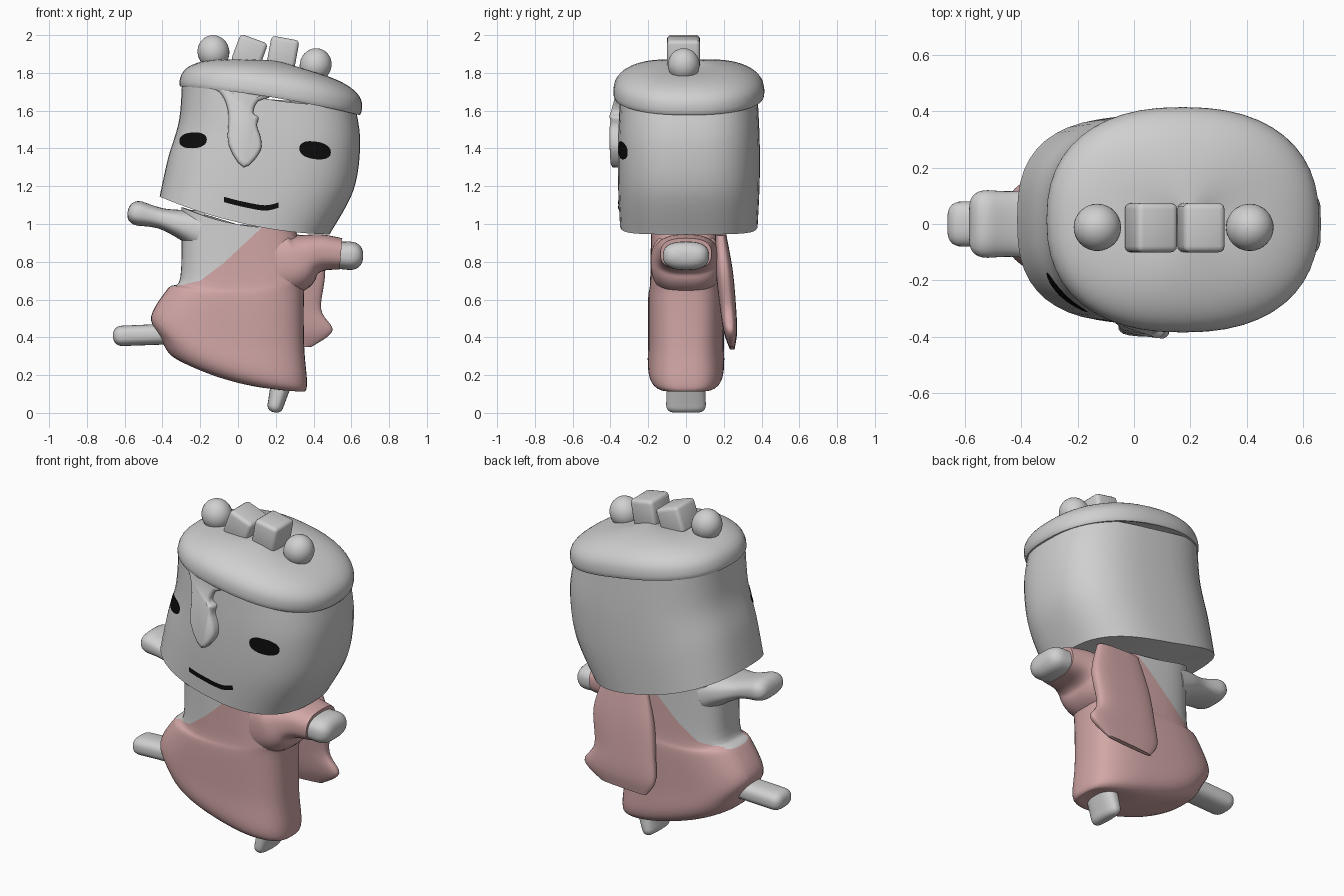
import bpy, bmesh, math
from mathutils import Vector
from mathutils.bvhtree import BVHTree

cube = bpy.data.objects.get("Cube")
if cube:
    bpy.data.objects.remove(cube, do_unlink=True)


def material(name, colour):
    m = bpy.data.materials.new(name)
    m.use_nodes = True
    m.diffuse_color = (*colour, 1)
    bsdf = m.node_tree.nodes["Principled BSDF"]
    bsdf.inputs["Base Color"].default_value = (*colour, 1)
    bsdf.inputs["Roughness"].default_value = 0.8
    return m


GREY = material("light grey", (0.63, 0.63, 0.63))
PINK = material("dusty pink", (0.64, 0.38, 0.38))
BLACK = material("black", (0.004, 0.004, 0.004))


def spline(points, steps, closed=False):
    """Smooth run of points through the given ones."""
    pts = [Vector(p) for p in points]
    n = len(pts)
    pick = (lambda i: pts[i % n]) if closed else (lambda i: pts[max(0, min(n - 1, i))])
    out = []
    for i in range(n if closed else n - 1):
        a, b, c, d = (pick(i + k) for k in (-1, 0, 1, 2))
        for s in range(steps):
            t = s / steps
            out.append(b + (c - a) * (t / 2) + (2 * a - 5 * b + 4 * c - d) * (t * t / 2)
                       + (3 * b - a - 3 * c + d) * (t ** 3 / 2))
    return out if closed else out + [pts[-1]]


def rounded(sides, power):
    """Unit outline between a circle and a square."""
    angles = [math.tau * k / sides for k in range(sides)]
    return [[math.copysign(abs(f(a)) ** (2 / power), f(a)) for f in (math.cos, math.sin)]
            for a in angles]


def band(bm, a, b, closed=True):
    """Join two rows of vertices with faces."""
    for k in range(len(a) if closed else len(a) - 1):
        j = (k + 1) % len(a)
        bm.faces.new((a[k], a[j], b[j], b[k]))


def finish(name, bm, mats, angle=40):
    bmesh.ops.recalc_face_normals(bm, faces=bm.faces)
    mesh = bpy.data.meshes.new(name)
    bm.to_mesh(mesh)
    bm.free()
    ob = bpy.data.objects.new(name, mesh)
    bpy.context.collection.objects.link(ob)
    for m in mats:
        mesh.materials.append(m)
    bpy.ops.object.select_all(action='DESELECT')
    ob.select_set(True)
    bpy.context.view_layer.objects.active = ob
    bpy.ops.object.shade_smooth_by_angle(angle=math.radians(angle))
    return ob


def loft(sections, power=2.6, sag=0, mid=0, lean=0, steps=6):
    """Skin rounded sections, each (x, z) to (x, z) across, then half depth."""
    bm = bmesh.new()

    def place(s, u, v):
        x0, z0, x1, z1, depth = s
        z = (z0 + z1 + u * (z1 - z0)) / 2
        return bm.verts.new(((x0 + x1 + u * (x1 - x0)) / 2, mid + lean * z + v * depth,
                             z + sag * (1 - u * u)))

    rows = spline(sections, steps)
    rings = [[place(s, u, v) for u, v in rounded(48, power)] for s in rows]
    for a, b in zip(rings, rings[1:]):
        band(bm, a, b)
    for s, ring in ((rows[0], rings[0]), (rows[-1], rings[-1])):
        hub = place(s, 0, 0)
        for k, vert in enumerate(ring):
            bm.faces.new((ring[k - 1], vert, hub))
    return bm


def limb(name, mat, path, round_tip=True):
    """Flattened tube along (x, z, half height, half depth), with a round far end."""
    run = spline(path, 5)
    sections = []

    def add(p, along, h, d):
        side = Vector((-along.y, along.x)) * h
        sections.append((*(p + side), *(p - side), d))

    for k, p in enumerate(run):
        along = (run[min(k + 1, len(run) - 1)] - run[max(k - 1, 0)]).xy.normalized()
        add(p.xy, along, p.z, p.w)
    if round_tip:
        for k in range(1, 8):
            a = k * math.pi / 15
            f = math.cos(a) ** .85
            add(p.xy + along * p.z * math.sin(a) ** .85, along, p.z * f, p.w - p.z * (1 - f))
    finish(name, loft(sections, steps=1), [mat], 60)


# Head
bm = loft([(-.415, 1.145, .485, .945, .365), (-.37, 1.35, .612, 1.18, .375),
           (-.312, 1.55, .647, 1.43, .375), (-.295, 1.78, .62, 1.63, .365)],
          power=2.7, sag=-.045, mid=.015)
tree = BVHTree.FromBMesh(bm)
finish("head", bm, [GREY])


def front(x, z):
    """Depth of the face surface at a point."""
    hit = tree.ray_cast(Vector((x, -2, z)), Vector((0, 1, 0)))[0]
    return hit.y if hit else -.3


# Icing: a lip, then a squarish dome across the slanted rim
rim_left, rim_right = Vector((-.31, 1.755)), Vector((.655, 1.6))
centre, half = (rim_left + rim_right) / 2, (rim_right - rim_left) / 2
up = Vector((-half.y, half.x)).normalized()
dome = [(.93, -.02), (.985, -.025)]
for k in range(12):
    a = k * math.pi / 23
    dome.append((math.cos(a) ** .8, .17 * math.sin(a) ** .8))
finish("icing", loft([(*(centre + up * h - half * f), *(centre + up * h + half * f), .4 * f)
                      for f, h in dome], power=2.35, sag=.02, mid=.015, steps=2), [GREY], 60)

# Icing drip over the face
outline = spline([(-.18, 1.74), (-.1, 1.7), (-.06, 1.63), (-.05, 1.55), (-.05, 1.42), (.03, 1.3),
                  (.115, 1.38), (.122, 1.45), (.1, 1.52), (.11, 1.565), (.08, 1.59),
                  (.105, 1.65), (.17, 1.675), (.0, 1.71)], 3, closed=True)
bm = bmesh.new()
outer, inner = [], []
for x, z in outline:
    y = front(x, z)
    outer.append(bm.verts.new((x, y - .03 * min(1, max(0, (1.73 - z) / .15)), z)))
    inner.append(bm.verts.new((x, y + .03, z)))
face = bm.faces.new(outer)
bm.faces.new(inner)
band(bm, outer, inner)
bmesh.ops.recalc_face_normals(bm, faces=bm.faces)
for inset in (.006, .011):
    bmesh.ops.inset_region(bm, faces=[face], thickness=inset, depth=.009, use_even_offset=False)
finish("icing_drip", bm, [GREY], 65)


# Painted face
def decal(name, rows, closed):
    bm = bmesh.new()
    grid = [[bm.verts.new((x, front(x, z) - .005, z)) for x, z in row] for row in rows]
    for a, b in zip(grid, grid[1:]):
        band(bm, a, b, closed)
    if closed:
        bm.faces.new(grid[-1])
    ob = finish(name, bm, [BLACK])
    if ob.data.polygons[0].normal.y > 0:
        ob.data.flip_normals()


for name, x, z, wide, high, tilt in (("right_eye", -.238, 1.443, .073, .042, .05),
                                     ("left_eye", .408, 1.39, .084, .047, -.12)):
    decal(name, [[(x + u * wide * f, z + (v * high + u * wide * tilt) * f)
                  for u, v in rounded(20, 2.3)] for f in (1, .75, .5, .25)], True)
smile = spline([(-.075, 1.13), (.02, 1.106), (.14, 1.085), (.215, 1.1)], 5)
decal("mouth", [[p + Vector((0, h)) for p in smile] for h in (.014, -.014)], False)

# Body: grey torso above the slanted neckline, dress below it
bm = loft([(-.31, .275, .32, .12, .1), (-.365, .315, .355, .115, .165),
           (-.41, .395, .365, .17, .2), (-.46, .51, .35, .36, .2), (-.37, .66, .35, .64, .2),
           (-.305, .72, .37, .75, .19), (-.3, 1.09, .3, .985, .185)], power=3, sag=-.04)
neck = [(-.4, .655), (-.2, .7), (-.08, .79), (.13, .985)]
planes = [(Vector((a[0], 0, a[1])), Vector((a[1] - b[1], 0, b[0] - a[0])))
          for a, b in zip(neck, neck[1:])]
for co, no in planes:
    bmesh.ops.bisect_plane(bm, geom=bm.verts[:] + bm.edges[:] + bm.faces[:],
                           plane_co=co, plane_no=no, dist=1e-5)
for f in bm.faces:
    c = f.calc_center_median()
    f.material_index = 0 if all((c - co).dot(no) > 0 for co, no in planes) else 1
finish("torso_and_dress", bm, [GREY, PINK], 50)

# Cape hanging behind the left shoulder
finish("cape", loft([(.13, .95, .41, .94, .03), (.075, .75, .46, .75, .045),
                     (.05, .56, .44, .55, .043), (.04, .42, .5, .435, .035),
                     (.09, .335, .39, .35, .014)], power=3, mid=.278, lean=-.1), [PINK], 60)

# Sleeve and limbs
limb("left_sleeve", PINK, [(.2, .79, .18, .18), (.3, .8, .163, .186), (.38, .835, .113, .17),
                           (.45, .848, .096, .152), (.545, .842, .083, .135)], round_tip=False)
limb("left_hand", GREY, [(.42, .838, .065, .12), (.588, .832, .075, .122)])
limb("right_arm", GREY, [(-.2, .97, .11, .17), (-.3, 1, .077, .15), (-.41, 1.03, .055, .118),
                         (-.52, 1.055, .065, .12)])
limb("right_leg", GREY, [(-.3, .42, .055, .08), (-.608, .408, .054, .08)])
limb("left_leg", GREY, [(.24, .2, .06, .1), (.2, .045, .043, .105)])

# Toppings: berries at the ends, soft cubes between
for name, x, z, tilt in (("right_berry", -.13, 1.911, -.25), ("left_berry", .411, 1.842, .35)):
    bm = bmesh.new()
    bmesh.ops.create_uvsphere(bm, u_segments=32, v_segments=16, radius=.084)
    ob = finish(name, bm, [GREY])
    ob.location, ob.rotation_euler.y, ob.scale.z = (x, -.012, z), tilt, 1.06
for name, x, tilt, size in (("right_cube", .06, .35, .155), ("left_cube", .238, .18, .15)):
    bm = bmesh.new()
    bmesh.ops.create_cube(bm, size=1)
    bmesh.ops.scale(bm, vec=(size, .175, .155), verts=bm.verts)
    bmesh.ops.bevel(bm, geom=bm.edges[:], offset=.022, segments=3, profile=.5, affect='EDGES')
    ob = finish(name, bm, [GREY])
    ob.location, ob.rotation_euler.y = (x, -.013, 1.908), tilt
